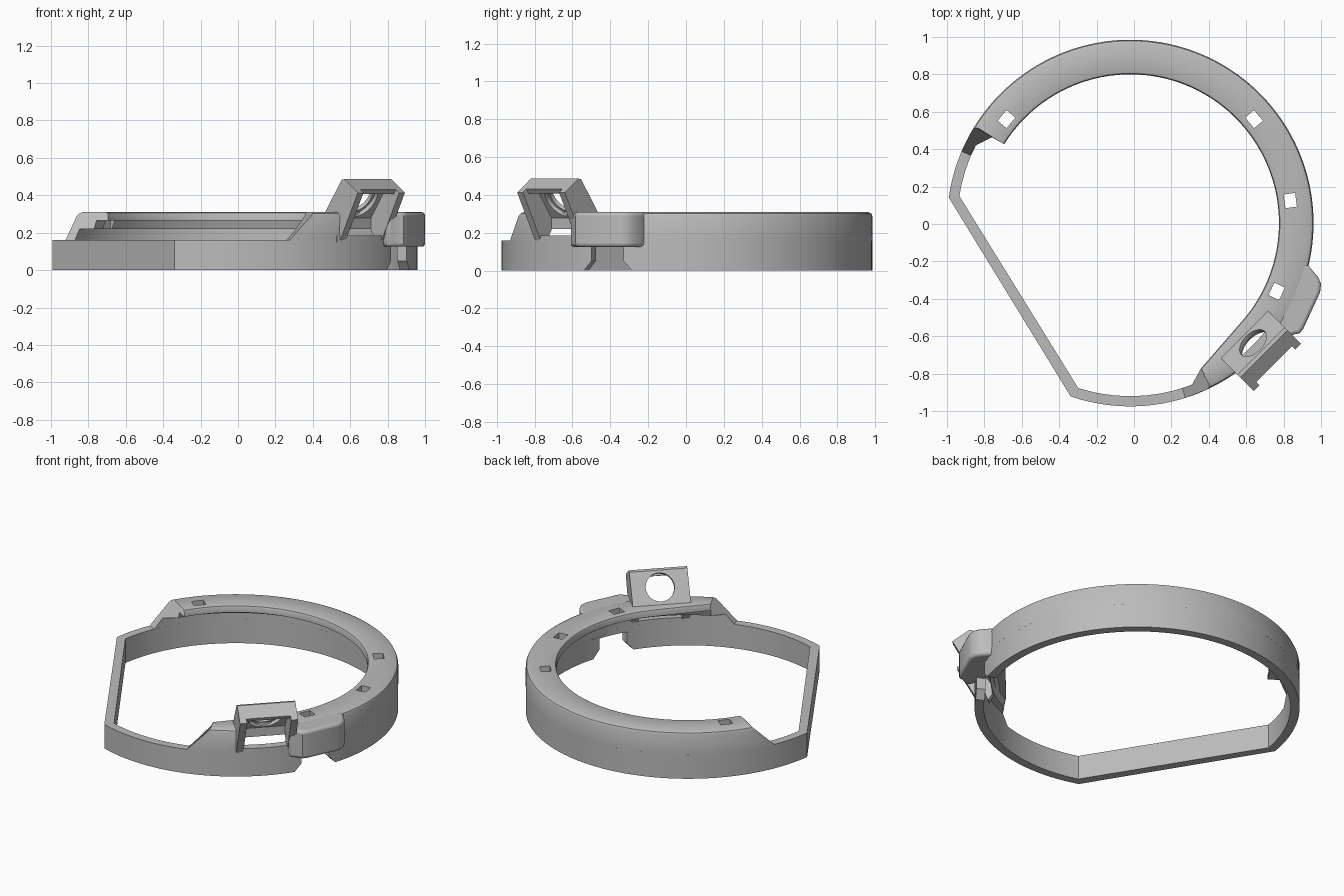
import bpy
import bmesh
from math import radians, cos, sin, pi
from mathutils import Matrix, Vector

cube = bpy.data.objects.get("Cube")
if cube:
    bpy.data.objects.remove(cube, do_unlink=True)

grey = bpy.data.materials.new("mid grey")
grey.use_nodes = True
grey.diffuse_color = (0.5, 0.5, 0.5, 1)
grey.node_tree.nodes["Principled BSDF"].inputs["Base Color"].default_value = (0.5, 0.5, 0.5, 1)

CENTRE = Vector((-0.02, 0.005, 0))
R_OUT, R_WALL, R_LIP = 0.98, 0.925, 0.795
LOW, HIGH = 0.16, 0.31


def make(name, bm):
    bmesh.ops.recalc_face_normals(bm, faces=bm.faces)
    mesh = bpy.data.meshes.new(name)
    bm.to_mesh(mesh)
    bm.free()
    mesh.materials.append(grey)
    ob = bpy.data.objects.new(name, mesh)
    bpy.context.collection.objects.link(ob)
    return ob


def polar(r, deg, z=0):
    a = radians(deg)
    return CENTRE + Vector((r * cos(a), r * sin(a), z))


def sweep(name, sections, closed=False):
    """Skin a row of matching cross-sections."""
    bm = bmesh.new()
    rows = [[bm.verts.new(p) for p in s] for s in sections]
    pairs = list(zip(rows, rows[1:]))
    if closed:
        pairs.append((rows[-1], rows[0]))
    else:
        bm.faces.new(rows[0])
        bm.faces.new(rows[-1])
    n = len(rows[0])
    for a, b in pairs:
        for i in range(n):
            j = (i + 1) % n
            bm.faces.new((a[i], a[j], b[j], b[i]))
    return make(name, bm)


def prism(name, outline, z0, z1, matrix=Matrix()):
    """Extrude a flat outline along the local z of a frame."""
    return sweep(name, [[matrix @ Vector((x, y, z)) for x, y in outline] for z in (z0, z1)])


def box(x0, x1, y0, y1):
    return [(x0, y0), (x1, y0), (x1, y1), (x0, y1)]


def circle(r, n=40):
    return [(r * cos(2 * pi * i / n), r * sin(2 * pi * i / n)) for i in range(n)]


def cut(target, cutters):
    for c in cutters:
        mod = target.modifiers.new("cut", "BOOLEAN")
        mod.operation, mod.solver, mod.object = "DIFFERENCE", "EXACT", c
    bpy.context.view_layer.update()
    bpy.context.view_layer.objects.active = target
    for mod in list(target.modifiers):
        bpy.ops.object.modifier_apply(modifier=mod.name)
    for c in cutters:
        bpy.data.objects.remove(c, do_unlink=True)


def radial_frame(deg):
    return Matrix.Translation(CENTRE) @ Matrix.Rotation(radians(deg), 4, "Z")


def lerp(a, b, t):
    return a + (b - a) * t


# Low wall: a thin ring with one straight side
STEPS = 96
sections = []
for i in range(STEPS + 1):
    t = i / STEPS
    ao, ai = lerp(-109, 172, t), lerp(-107.5, 171, t)
    sections.append([polar(R_OUT, ao), polar(R_OUT, ao, LOW),
                     polar(R_WALL, ai, LOW), polar(R_WALL, ai)])
low_wall = sweep("low_wall", sections, closed=True)

# Raised wall and inward flange, with sloping wall ends
profile = [(R_OUT, LOW), (R_OUT, 0.288), (0.974, 0.302), (0.958, HIGH), (0.81, HIGH),
           (0.8, 0.306), (R_LIP, 0.295), (R_LIP, 0.265), (0.868, 0.265), (0.885, 0.22),
           (R_WALL, 0.22), (R_WALL, LOW)]
sections = []
for i in range(STEPS + 1):
    t = i / STEPS
    row = []
    for r, z in profile:
        lean = (HIGH - z) / (HIGH - LOW) if r > 0.9 else 0
        a = lerp(-64 - 8.5 * lean, 148 + 9 * lean, t)
        if r < 0.85 and a < -41:            # straight inner edge beside the clip
            r += R_LIP / cos(radians(a + 41)) - R_LIP
        row.append(polar(r, a, z))
    sections.append(row)
flange = sweep("raised_flange", sections)

# Square holes in the flange, and the opening below the clip
clip_out = Vector((1, -1, 0)).normalized()
up = Vector((0, 0, 1))
clip_yaw = Matrix.Rotation(radians(-45), 4, "Z")
cutters = [prism("hole_cutter", box(0.833, 0.895, -0.037, 0.037), 0.1, 0.5, radial_frame(a))
           for a in (140, 40, 8, -25)]
cutters.append(prism("opening_cutter", box(0.87, 1.2, -0.165, 0.165), 0.1, 0.5, clip_yaw))
cut(flange, cutters)

# Sill that closes the bottom of the opening
sill = sweep("opening_sill", [[polar(R_OUT, a, 0.15), polar(R_OUT, a, 0.185),
                               polar(R_WALL, a, 0.185), polar(R_WALL, a, 0.15)]
                              for a in range(-56, -33, 2)])

# Flared notch through the low wall
f = radial_frame(-25.5)
notch_frame = f @ Matrix(((0, 0, 1, 0), (1, 0, 0, 0), (0, 1, 0, 0), (0, 0, 0, 1)))
notch = [(-0.15, -0.01), (0.15, -0.01), (0.095, 0.05), (0.095, 0.125),
         (-0.095, 0.125), (-0.095, 0.05)]
cut(low_wall, [prism("notch_cutter", notch, 0.8, 1.2, notch_frame)])

# Rounded side lug over the notch
lug = prism("side_lug", [(0.88, -0.2), (0.93, -0.22), (0.985, -0.285), (1.0, -0.32),
                         (0.995, -0.365), (0.905, -0.56), (0.885, -0.585), (0.855, -0.59),
                         (0.80, -0.615), (0.77, -0.55)], 0.125, HIGH)
bev = lug.modifiers.new("round", "BEVEL")
bev.width, bev.segments, bev.limit_method = 0.018, 3, "ANGLE"
bev.angle_limit = radians(50)

# Tilted clip: back plate, roof and two cheeks
ax = clip_out * 0.812 - up * 0.583
ay = clip_out * 0.583 + up * 0.812
az = ax.cross(ay)
clip_frame = Matrix.Translation(clip_out * 0.83 + up * 0.30) @ \
    Matrix((ax, ay, az)).transposed().to_4x4()
clip = prism("tilted_clip", [(0, -0.03), (0, 0.225), (0.015, 0.24), (0.14, 0.24),
                             (0.18, -0.044), (0.12, -0.062), (0.045, -0.03)],
             -0.178, 0.178, clip_frame)
cavity = prism("cavity_cutter", [(0.045, -0.2), (0.045, 0.21), (0.11, 0.21), (0.11, 0.3),
                                 (0.4, 0.3), (0.4, -0.2)], -0.135, 0.135, clip_frame)
bore_frame = clip_frame @ Matrix.Translation((0, 0.12, 0)) @ Matrix.Rotation(pi / 2, 4, "Y")
cut(clip, [cavity,
           prism("bore_cutter", circle(0.088), -0.1, 0.1, bore_frame),
           prism("step_cutter", circle(0.104), 0.022, 0.1, bore_frame)])

# Smooth the curved parts, keep corners sharp
bpy.ops.object.select_all(action="DESELECT")
for ob in (low_wall, flange, sill, lug, clip):
    ob.select_set(True)
bpy.context.view_layer.objects.active = low_wall
bpy.ops.object.shade_smooth_by_angle(angle=radians(30))
